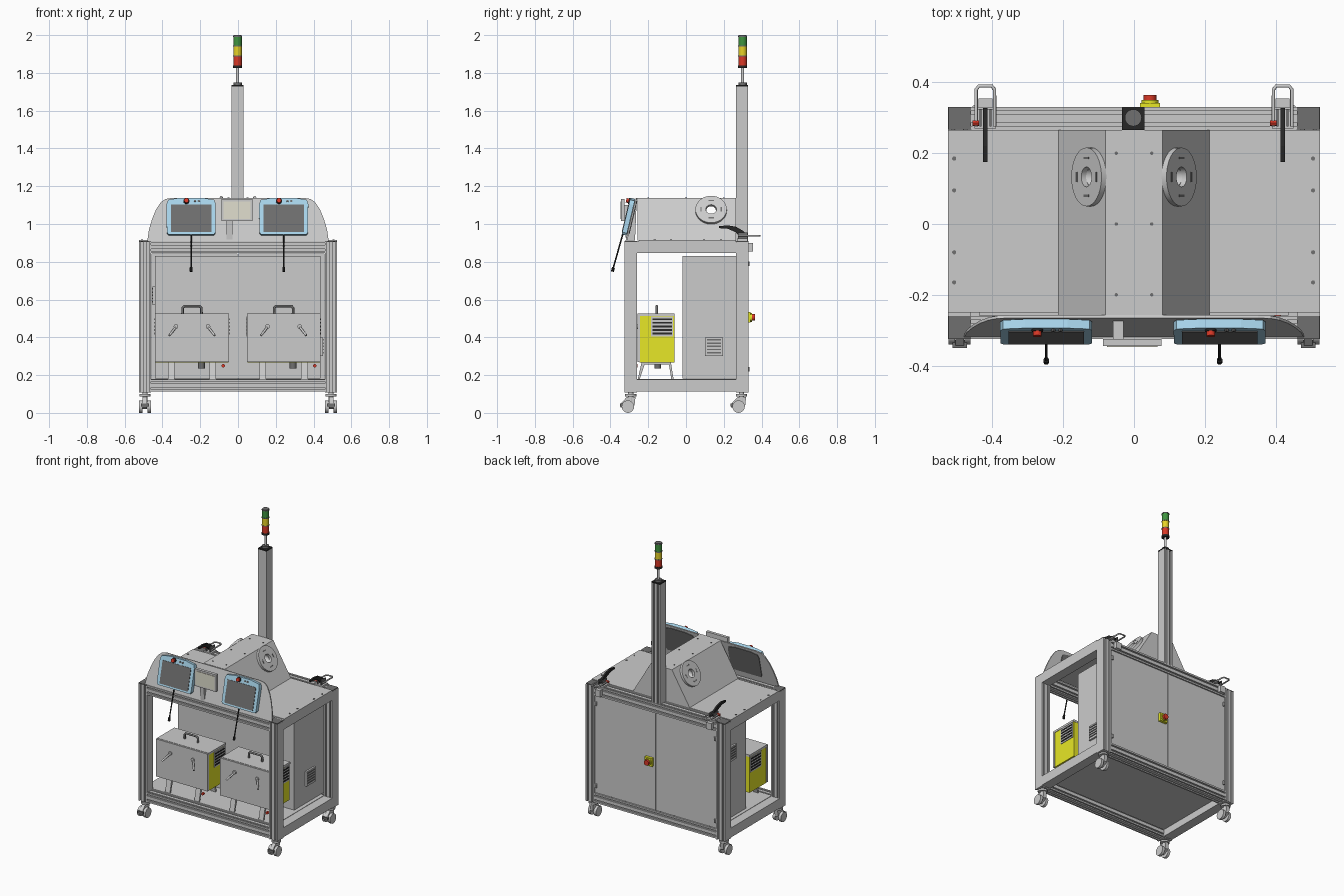
import bpy, bmesh, math
from mathutils import Matrix, Vector

if "Cube" in bpy.data.objects:
    bpy.data.objects.remove(bpy.data.objects["Cube"])

def mat(name, r, g, b):
    m = bpy.data.materials.new(name)
    m.diffuse_color = (r, g, b, 1)
    m.use_nodes = True
    m.node_tree.nodes["Principled BSDF"].inputs["Base Color"].default_value = m.diffuse_color
    return m

YELLOW, RED = mat("yellow", .8, .8, .02), mat("red", .7, .04, .02)
GREEN, BLACK = mat("green", .05, .3, .05), mat("black", .02, .02, .02)
BLUE, CREAM = mat("pale_blue", .4, .68, .85), mat("cream", .75, .74, .62)
DARK = mat("dark_grey", .16, .16, .16)
AMBER = mat("amber", .8, .65, .02)

def finish(name, bm, m=None, M=None, smooth=False):
    bmesh.ops.recalc_face_normals(bm, faces=bm.faces)
    me = bpy.data.meshes.new(name)
    if M is not None:
        bm.transform(M)
    bm.to_mesh(me)
    bm.free()
    ob = bpy.data.objects.new(name, me)
    bpy.context.collection.objects.link(ob)
    if m:
        me.materials.append(m)
    if smooth:
        bpy.ops.object.select_all(action='DESELECT')
        bpy.context.view_layer.objects.active = ob
        ob.select_set(True)
        bpy.ops.object.shade_smooth_by_angle()
    return ob

def prism(name, pts, axis, a, b, m=None, M=None):
    """Extrude a 2D outline along an axis from a to b."""
    put = {'x': lambda p, t: (t, p[0], p[1]), 'y': lambda p, t: (p[0], t, p[1]),
           'z': lambda p, t: (p[0], p[1], t)}[axis]
    bm = bmesh.new()
    lo = [bm.verts.new(put(p, a)) for p in pts]
    hi = [bm.verts.new(put(p, b)) for p in pts]
    bm.faces.new(lo)
    bm.faces.new(hi)
    for i in range(len(pts)):
        j = (i + 1) % len(pts)
        bm.faces.new((lo[i], lo[j], hi[j], hi[i]))
    return finish(name, bm, m, M)

def box(name, x0, x1, y0, y1, z0, z1, m=None, M=None):
    return prism(name, [(x0, y0), (x1, y0), (x1, y1), (x0, y1)], 'z', z0, z1, m, M)

def cyl(name, p, q, r, m=None, M=None, n=20, r2=None):
    p, q = Vector(p), Vector(q)
    bm = bmesh.new()
    bmesh.ops.create_cone(bm, cap_ends=True, segments=n, radius1=r, radius2=r if r2 is None else r2,
                          depth=(q - p).length)
    bm.transform(Matrix.Translation((p + q) / 2) @ (q - p).to_track_quat('Z', 'Y').to_matrix().to_4x4())
    return finish(name, bm, m, M, True)

def rod(name, pts, r, m=None):
    cu = bpy.data.curves.new(name, 'CURVE')
    cu.dimensions, cu.bevel_depth, cu.bevel_resolution, cu.use_fill_caps = '3D', r, 2, True
    sp = cu.splines.new('POLY')
    sp.points.add(len(pts) - 1)
    for s, p in zip(sp.points, pts):
        s.co = (*p, 1)
    ob = bpy.data.objects.new(name, cu)
    bpy.context.collection.objects.link(ob)
    if m:
        cu.materials.append(m)

def slotted(cu, cv, sides, h=.0325):
    """Square extrusion outline; sides 0..3 = -v, +u, +v, -u get two grooves."""
    pts = []
    for k in range(4):
        side = [(-h, -h)]
        if k in sides:
            for o in (-h / 2, h / 2):
                side += [(o - .005, -h), (o - .005, -h + .01), (o + .005, -h + .01), (o + .005, -h)]
        c, s = (1, 0, -1, 0)[k], (0, 1, 0, -1)[k]
        pts += [(cu + u * c - v * s, cv + u * s + v * c) for u, v in side]
    return pts

# frame: posts, cross beams, side beams
FY, BY, PX = -.2925, .2985, .4925
for y, n in ((FY, "front"), (BY, "back")):
    for x in (-PX, PX):
        prism(n + "_post", slotted(x, y, (0, 2)), 'z', .108, .905)
        box(n + "_post_cap", x - .032, x + .032, y - .032, y + .032, .905, .911, DARK)
    for z in (.145, .878):
        prism(n + "_beam", slotted(y, z, (0, 1, 2, 3)), 'x', -.46, .46)
for x in (-PX, PX):
    for z in (.145, .878):
        box("side_beam", x - .0325, x + .0325, -.26, .266, z - .0325, z + .0325)

# casters
for x in (-PX, PX):
    for y in (FY, BY - .005):
        cyl("caster_stem", (x, y, .06), (x, y, .11), .014)
        cyl("caster_plate", (x, y, .088), (x, y, .1), .03)
        prism("caster_fork", [(y + .025, .085), (y + .02, .04), (y - .02, .02), (y - .055, .03),
                              (y - .05, .052), (y - .02, .085)], 'x', x - .012, x + .012)
        for s in (-1, 1):
            cyl("caster_wheel", (x + s * .013, y - .015, .033), (x + s * .031, y - .015, .033), .033)
        box("caster_brake", x - .02, x + .02, y - .058, y - .035, .035, .05, DARK)

# decks and bolts
box("bottom_deck", -.462, .462, -.262, .268, .16, .18)
box("top_deck", -.525, .525, -.25, .266, .906, .915)
for x in (-.508, -.018, .506):
    for y in (.185, .095, -.08, -.165):
        cyl("deck_bolt", (x, y, .913), (x, y, .918), .006, DARK, n=10)

# rear cabinet, doors, vents
box("cabinet", -.44, .437, -.018, .312, .181, .83)
for a, b in ((-.459, -.002), (.002, .459)):
    box("rear_door", a, b, .312, .324, .18, .844)
for x in (-.45, .45):
    for z in (.23, .79):
        cyl("door_hinge", (x, .328, z - .012), (x, .328, z + .012), .008, n=10)
for s, x, z in ((1, .437, .3), (-1, -.44, .57)):
    box("vent_cover", min(x, x + s * .012), max(x, x + s * .012), .1, .195, z, z + .1)
    for i in range(5):
        zz = z + .015 + i * .017
        box("vent_slat", min(x, x + s * .016), max(x, x + s * .016), .11, .185, zz, zz + .007, DARK)
box("switch_base", .017, .073, .324, .342, .478, .534, YELLOW)
cyl("switch_collar", (.045, .342, .506), (.045, .35, .506), .024, YELLOW)
cyl("switch_knob", (.045, .35, .506), (.045, .364, .506), .018, RED)

# hood with a see-through bore and side flanges
hood = prism("hood", [(-.215, .913), (.215, .913), (.08, 1.138), (-.08, 1.138)], 'y', -.257, .266)
cutter = cyl("hood_cutter", (-.4, .133, 1.07), (.4, .133, 1.07), .025)
cutter.hide_render = True
cutter.hide_viewport = True
md = hood.modifiers.new("bore", 'BOOLEAN')
md.object, md.operation, md.solver = cutter, 'DIFFERENCE', 'EXACT'
for s in (-1, 1):
    nrm = Vector((s * .858, 0, .515))
    F = Matrix.Translation((s * .1208, .133, 1.07)) @ nrm.to_track_quat('Z', 'Y').to_matrix().to_4x4()
    bm = bmesh.new()
    rings = [[bm.verts.new((r * math.cos(i * math.tau / 32), r * math.sin(i * math.tau / 32), z))
              for i in range(32)] for r, z in ((.083, 0), (.083, .016), (.028, .016), (.028, 0))]
    for k in range(4):
        A, B = rings[k], rings[(k + 1) % 4]
        for i in range(32):
            j = (i + 1) % 32
            bm.faces.new((A[i], A[j], B[j], B[i]))
    finish("hood_flange", bm, None, F, True)
    for a in range(4):
        R = F @ Matrix.Rotation(a * math.pi / 2, 4, 'Z')
        box("flange_slot", .05, .057, -.014, .014, .014, .017, DARK, R)
for x in (-.05, .05):
    for y in (-.2, 0, .2):
        cyl("hood_bolt", (x, y, 1.137), (x, y, 1.141), .005, DARK, n=8)

# tilted front panel with two operator screens
P = Matrix.Translation((0, -.322, .91)) @ Matrix.Rotation(-.234, 4, 'X')
half = [(.48, 0), (.472, .06), (.455, .12), (.435, .17), (.41, .21), (.385, .229), (.35, .235)]
prism("front_panel", half + [(-x, z) for x, z in reversed(half)], 'y', .002, .01, None, P)
edge = [(.12, 0), (.129, .012), (.13, .165), (.122, .188), (.06, .199)]
for cx in (-.248, .242):
    Q = P @ Matrix.Translation((cx, 0, .03))
    prism("screen_case", edge + [(-x, z) for x, z in reversed(edge)], 'y', -.026, 0, BLUE, Q)
    prism("screen_rear", [(x * .9, z * .9 + .01) for x, z in edge] +
          [(-x * .9, z * .9 + .01) for x, z in reversed(edge)], 'y', -.001, .014, DARK, Q)
    box("screen_glass", -.107, .107, -.029, -.026, .012, .162, DARK, Q)
    cyl("stop_collar", (-.025, -.026, .181), (-.025, -.032, .181), .016, BLACK, Q)
    cyl("stop_button", (-.025, -.032, .181), (-.025, -.045, .181), .012, RED, Q)
    for x in (.02, .04):
        cyl("screen_key", (x, -.026, .181), (x, -.031, .181), .006, DARK, Q, 12)
    rod("stylus", [(cx, -.335, .945), (cx, -.388, .757)], .004, BLACK)
    cyl("stylus_tip", (cx, -.384, .77), (cx, -.39, .748), .008, BLACK, n=10)

# central small display
box("display_case", -.087, .077, -.345, -.325, 1.015, 1.132)
box("display_glass", -.076, .066, -.348, -.345, 1.026, 1.12, CREAM)
prism("display_bracket", [(-.318, .912), (-.27, .912), (-.262, 1.1), (-.325, 1.1), (-.325, 1.03)],
      'x', -.06, -.03)

# welding-style control units on the bottom deck
for cx in (-.2435, .2415):
    box("unit_body", cx - .192, cx + .192, -.245, -.062, .268, .515, YELLOW)
    box("unit_lid", cx - .195, cx + .195, -.247, -.06, .513, .527)
    box("unit_door", cx - .195, cx + .195, -.258, -.243, .27, .525)
    rod("unit_handle", [(cx - .05, -.155, .525), (cx - .05, -.155, .555), (cx - .042, -.155, .565),
                        (cx + .042, -.155, .565), (cx + .05, -.155, .555), (cx + .05, -.155, .525)], .007, DARK)
    for s in (-1, 1):
        x = cx + s * .192
        box("unit_grille", x - .004, x + .004, -.185, -.068, .405, .51)
        for i in range(5):
            z = .415 + i * .019
            box("grille_slot", x - .006, x + .006, -.178, -.075, z, z + .01, BLACK)
        cyl("door_latch", (cx + s * .085, -.258, .455), (cx + s * .12, -.3, .41), .006)
        cyl("latch_base", (cx + s * .085, -.258, .457), (cx + s * .085, -.266, .457), .012)
        f = cx + s * .11
        prism("unit_foot", [(-.255, .18), (-.245, .18), (-.22, .255), (-.09, .255), (-.078, .18),
                            (-.066, .18), (-.08, .268), (-.235, .268)], 'x', f - .018, f + .018)
    cyl("unit_cable_gland", (cx + .05, -.15, .27), (cx + .05, -.15, .235), .018, DARK)
    cyl("unit_lamp", (cx + .165, -.258, .25), (cx + .165, -.272, .25), .009, RED)

# toggle clamps on the back beam
for cx in (-.42, .42):
    box("clamp_base", cx - .03, cx + .03, .27, .325, .91, .922)
    box("clamp_plate", cx - .02, cx + .02, .33, .355, .855, .9)
    for s in (-1, 1):
        box("clamp_cheek", cx + s * .014 - .003, cx + s * .014 + .003, .275, .325, .92, .955, DARK)
    rod("clamp_hook", [(cx - .026, .275, .938), (cx - .026, .38, .938), (cx - .018, .39, .938),
                       (cx + .018, .39, .938), (cx + .026, .38, .938), (cx + .026, .275, .938)], .005)
    prism("clamp_handle", [(.175, .978), (.175, .988), (.22, .993), (.265, .985), (.3, .965), (.328, .937),
                           (.29, .93), (.26, .958), (.22, .975)], 'x', cx - .006, cx + .006, BLACK)
    cyl("clamp_tip", (cx - .036, .285, .938), (cx - .018, .285, .938), .008, RED, n=12)

# signal mast
prism("mast", slotted(-.002, .297, (2,), .0315), 'z', .91, 1.728)
box("mast_cap", -.034, .03, .265, .329, 1.728, 1.736, BLACK)
cyl("lamp_foot", (-.002, .3, 1.736), (-.002, .3, 1.75), .022, DARK)
cyl("lamp_tube", (-.002, .3, 1.74), (-.002, .3, 1.832), .008)
cyl("lamp_base", (-.002, .3, 1.826), (-.002, .3, 1.84), .024, BLACK)
for i, (n, m) in enumerate((("red", RED), ("amber", AMBER), ("green", GREEN))):
    z = 1.84 + i * .052
    cyl(n + "_lamp", (-.002, .3, z), (-.002, .3, z + .047), .022, m, n=24)
    cyl(n + "_lamp_ring", (-.002, .3, z + .047), (-.002, .3, z + .052), .024, DARK, n=24)
cyl("lamp_top", (-.002, .3, 1.996), (-.002, .3, 2.0), .021, DARK)
